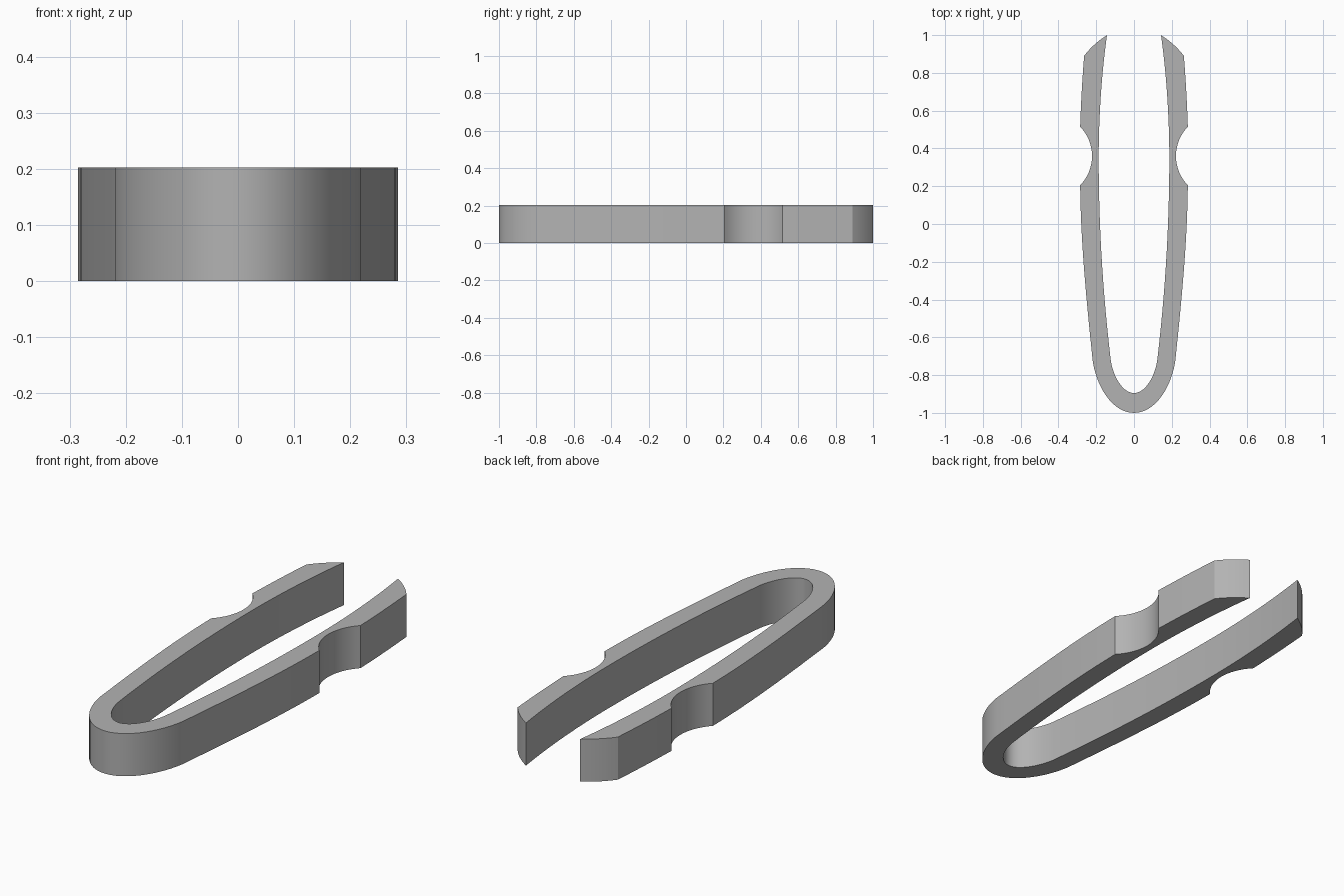
import bpy, bmesh, math
from mathutils import Vector
from mathutils.geometry import interpolate_bezier

cube = bpy.data.objects.get("Cube")
if cube:
    bpy.data.objects.remove(cube, do_unlink=True)

HEIGHT = 0.203

# Single flat colour
grey = bpy.data.materials.new("plain_grey")
grey.use_nodes = True
colour = (0.45, 0.45, 0.45, 1)
grey.diffuse_color = colour
grey.node_tree.nodes["Principled BSDF"].inputs["Base Color"].default_value = colour


def curve(start, handle_a, handle_b, end, count=14):
    """Points along a cubic curve, without its last point."""
    pts = [Vector((*p, 0)) for p in (start, handle_a, handle_b, end)]
    return [(p.x, p.y) for p in interpolate_bezier(*pts, count)][:-1]


def notch(low, high, depth, count=16):
    """Circular finger notch cut towards the centre, without its last point."""
    half = (high[1] - low[1]) / 2
    radius = (half * half + depth * depth) / (2 * depth)
    cx, cy = low[0] - depth + radius, low[1] + half
    sweep = math.asin(half / radius)
    return [(cx - radius * math.cos(a), cy + radius * math.sin(a))
            for a in (sweep * (2 * i / count - 1) for i in range(count))]


# Right-hand outline of the tweezers: outer bend, arm, notch, jaw, inner arm, inner bend
half = curve((0, -1), (0.11, -1), (0.195, -0.87), (0.218, -0.73))
half += curve((0.218, -0.73), (0.25, -0.42), (0.282, -0.11), (0.285, 0.205))
half += notch((0.285, 0.205), (0.285, 0.515), 0.063)
half += curve((0.285, 0.515), (0.281, 0.64), (0.274, 0.765), (0.264, 0.89), 6)
half += curve((0.264, 0.89), (0.23, 0.935), (0.19, 0.97), (0.143, 1.0), 8)
half += curve((0.143, 1.0), (0.171, 0.8), (0.187, 0.57), (0.187, 0.35))
half += curve((0.187, 0.35), (0.187, -0.01), (0.165, -0.37), (0.122, -0.73))
half += curve((0.122, -0.73), (0.105, -0.82), (0.055, -0.895), (0, -0.895)) + [(0, -0.895)]

# Extrude the outline, then mirror it into a full pair of arms
bm = bmesh.new()
base = bm.faces.new([bm.verts.new((x, y, 0)) for x, y in half])
top = bmesh.ops.extrude_face_region(bm, geom=[base], use_keep_orig=True)
bmesh.ops.translate(bm, vec=(0, 0, HEIGHT),
                    verts=[v for v in top["geom"] if isinstance(v, bmesh.types.BMVert)])
seam = [f for f in bm.faces if all(abs(v.co.x) < 1e-5 for v in f.verts)]
bmesh.ops.delete(bm, geom=seam, context="FACES")
bmesh.ops.recalc_face_normals(bm, faces=bm.faces)
mesh = bpy.data.meshes.new("tweezer_arms")
bm.to_mesh(mesh)
bm.free()
mesh.materials.append(grey)

arms = bpy.data.objects.new("tweezer_arms", mesh)
bpy.context.collection.objects.link(arms)
mirror = arms.modifiers.new("mirror", "MIRROR")
mirror.use_clip = True

bpy.context.view_layer.objects.active = arms
arms.select_set(True)
bpy.ops.object.modifier_apply(modifier="mirror")
bpy.ops.object.shade_smooth_by_angle(angle=math.radians(25))
